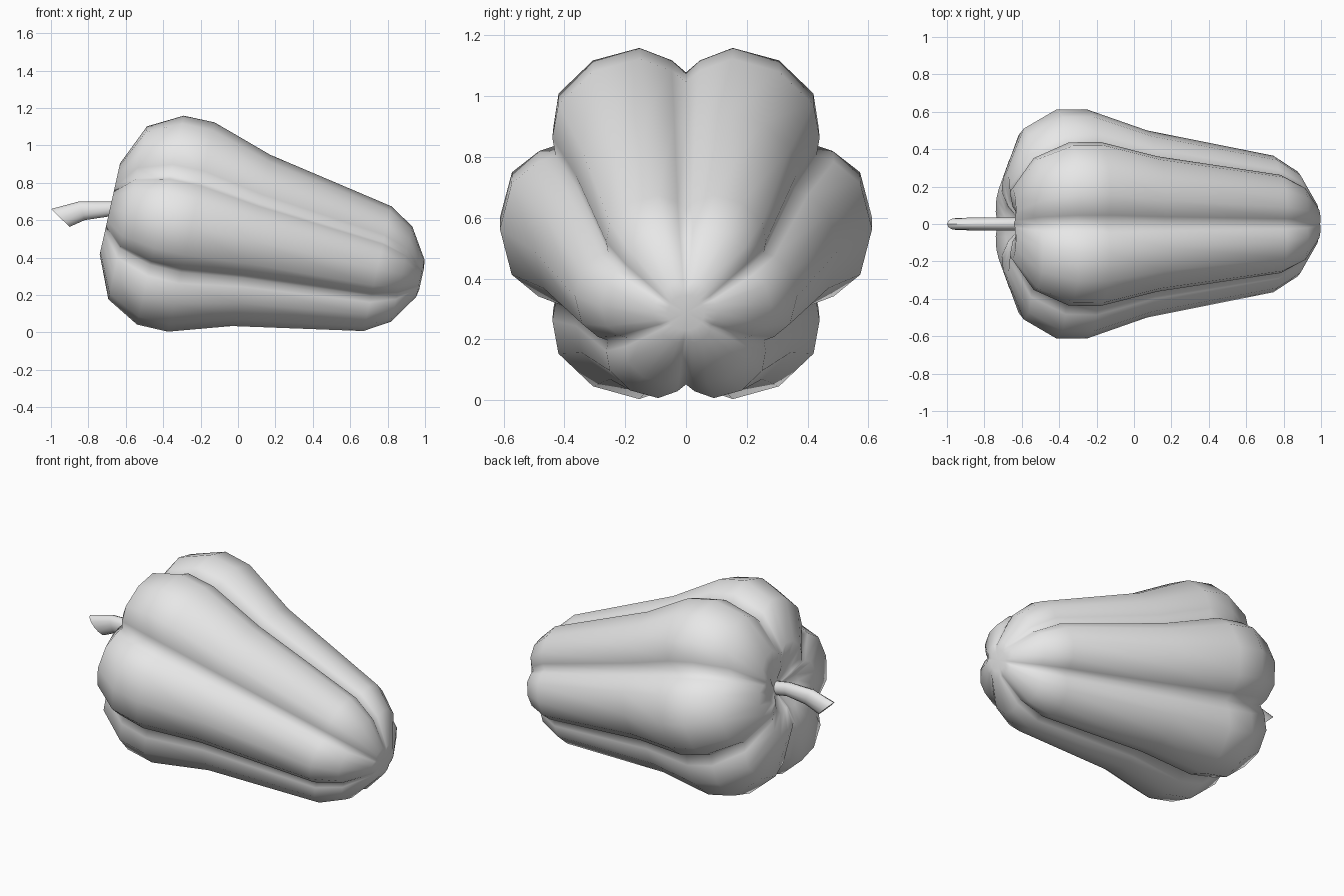
import bpy, bmesh
from math import sin, cos, radians, pi
from mathutils import Vector

cube = bpy.data.objects.get("Cube")
if cube:
    bpy.data.objects.remove(cube)

grey = bpy.data.materials.new("plain grey")
grey.use_nodes = True
grey.diffuse_color = (0.8, 0.8, 0.8, 1)
grey.node_tree.nodes["Principled BSDF"].inputs["Base Color"].default_value = (0.8, 0.8, 0.8, 1)

SIDE = Vector((0, 1, 0))


def loft(name, rings, angle):
    """Skin a list of point rings and close both ends with a fan."""
    bm = bmesh.new()
    loops = [[bm.verts.new(p) for p in ring] for ring in rings]
    n = len(loops[0])
    for a, b in zip(loops, loops[1:]):
        for i in range(n):
            j = (i + 1) % n
            bm.faces.new((a[i], a[j], b[j], b[i]))
    for loop in (loops[0], loops[-1]):
        middle = sum((v.co for v in loop), Vector()) / n
        pole = bm.verts.new(middle)
        for i in range(n):
            bm.faces.new((loop[i], loop[(i + 1) % n], pole))
    bmesh.ops.recalc_face_normals(bm, faces=bm.faces)
    mesh = bpy.data.meshes.new(name)
    bm.to_mesh(mesh)
    bm.free()
    mesh.materials.append(grey)
    obj = bpy.data.objects.new(name, mesh)
    bpy.context.collection.objects.link(obj)
    bpy.ops.object.select_all(action="DESELECT")
    obj.select_set(True)
    bpy.context.view_layer.objects.active = obj
    bpy.ops.object.shade_smooth_by_angle(angle=radians(angle))
    return obj


# Six-lobed body: each lobe repeats the same section, as (degrees, groove share)
LOBE = [(0, 1), (5, 0.65), (15, 0.16), (30, 0), (45, 0.16), (55, 0.65)]
TILT = radians(12.6)
body_up = Vector((sin(TILT), 0, cos(TILT)))


def lobed_ring(x, radius, groove):
    centre = Vector((x, 0, 0.6 - 0.2235 * (x + 0.415)))
    ring = []
    for k in range(6):
        for degrees, share in LOBE:
            a = radians(30 + 60 * k + degrees)
            r = radius * (1 - groove * share)
            ring.append(centre + SIDE * r * cos(a) + body_up * r * sin(a))
    return ring


# Stations from the sunken stem end to the tip: x, radius, groove depth
STATIONS = [
    (-0.62, 0.05, 0.1), (-0.66, 0.14, 0.25), (-0.685, 0.27, 0.28),
    (-0.59, 0.51, 0.24), (-0.415, 0.612, 0.2), (-0.25, 0.612, 0.19),
    (0.07, 0.5, 0.18), (0.745, 0.365, 0.19), (0.875, 0.28, 0.22),
    (0.975, 0.108, 0.15), (0.982, 0.06, 0.03),
]
loft("pepper_body", [lobed_ring(*s) for s in STATIONS], 180)

# Curved stem with a slanted cut end: x, z, half height, half width, lean
STEM = [
    (-0.58, 0.64, 0.04, 0.035, 10), (-0.69, 0.66, 0.041, 0.035, 5),
    (-0.835, 0.65, 0.052, 0.035, -17), (-0.95, 0.612, 0.069, 0.032, -46),
]


def stem_ring(x, z, half_height, half_width, lean):
    up = Vector((sin(radians(lean)), 0, cos(radians(lean))))
    angles = [2 * pi * i / 12 for i in range(12)]
    return [Vector((x, 0, z)) + SIDE * half_width * cos(a) + up * half_height * sin(a)
            for a in angles]


loft("stem", [stem_ring(*s) for s in STEM], 40)
